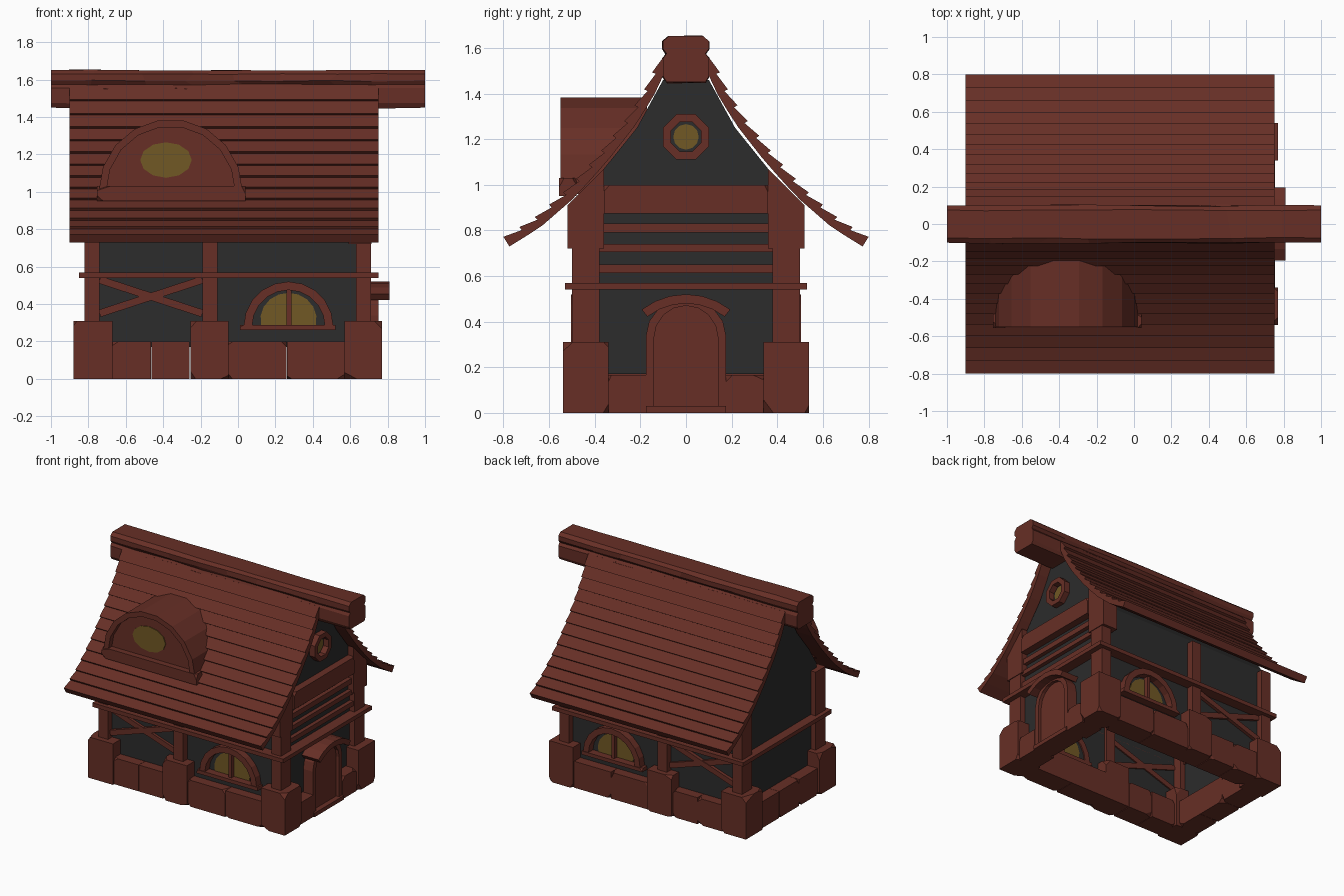
import bpy, bmesh, math, random
from mathutils import Vector

if "Cube" in bpy.data.objects:
    bpy.data.objects.remove(bpy.data.objects["Cube"])

random.seed(4)

def material(name, rgb):
    m = bpy.data.materials.new(name)
    m.diffuse_color = (*rgb, 1)
    m.use_nodes = True
    m.node_tree.nodes["Principled BSDF"].inputs["Base Color"].default_value = m.diffuse_color
    return m

WOOD = material("red_brown", (0.135, 0.028, 0.019))
WALL = material("dark_grey", (0.025, 0.025, 0.025))
GLOW = material("window_yellow", (0.165, 0.098, 0.018))

def finish(bm, name, mat):
    bmesh.ops.recalc_face_normals(bm, faces=bm.faces)
    me = bpy.data.meshes.new(name)
    bm.to_mesh(me)
    bm.free()
    me.materials.append(mat)
    ob = bpy.data.objects.new(name, me)
    bpy.context.collection.objects.link(ob)
    return ob

def chip(bm, count, size):
    """Slice small random pieces off the corners, like worn stone."""
    for v in random.sample([v.co.copy() for v in bm.verts], count):
        centre = sum((w.co for w in bm.verts), Vector()) / len(bm.verts)
        d = Vector([math.copysign(random.uniform(0.3, 1), c) for c in v - centre]).normalized()
        geom = bm.verts[:] + bm.edges[:] + bm.faces[:]
        bmesh.ops.bisect_plane(bm, geom=geom, plane_co=v - d * random.uniform(0.5, 1) * size,
                               plane_no=d, clear_outer=True)
        bmesh.ops.holes_fill(bm, edges=[e for e in bm.edges if e.is_boundary], sides=0)

def solid(pts, axis, a, b):
    """Closed prism: pts are (x,z) for axis 'y' or (y,z) for axis 'x'."""
    bm = bmesh.new()
    put = (lambda p, t: (t, p[0], p[1])) if axis == 'x' else (lambda p, t: (p[0], t, p[1]))
    face = bm.faces.new([bm.verts.new(put(p, a)) for p in pts])
    ext = bmesh.ops.extrude_face_region(bm, geom=[face], use_keep_orig=True)
    move = Vector((b - a, 0, 0) if axis == 'x' else (0, b - a, 0))
    bmesh.ops.translate(bm, vec=move, verts=[g for g in ext['geom'] if isinstance(g, bmesh.types.BMVert)])
    return bm

def prism(name, pts, axis, a, b, mat=WOOD):
    return finish(solid(pts, axis, a, b), name, mat)

def box(name, x0, x1, y0, y1, z0, z1, chips=0, size=0.02):
    bm = solid([(x0, z0), (x1, z0), (x1, z1), (x0, z1)], 'y', y0, y1)
    if chips:
        chip(bm, chips, size)
    return finish(bm, name, WOOD)

def arc(cx, cz, rx, rz, a0, a1, n):
    return [(cx + rx * math.cos(math.radians(a0 + (a1 - a0) * i / n)),
             cz + rz * math.sin(math.radians(a0 + (a1 - a0) * i / n))) for i in range(n + 1)]

def ring(name, axis, a, b, cx, cz, ro, ri, a0, a1, n):
    """Curved band made of arched pieces."""
    prism(name, arc(cx, cz, *ro, a0, a1, n) + arc(cx, cz, *ri, a1, a0, n), axis, a, b)

def bar(name, p, q, w, a, b):
    """Diagonal timber between two points of the x-z plane."""
    p, q = Vector(p), Vector(q)
    n = Vector((p.y - q.y, q.x - p.x)).normalized() * w / 2
    prism(name, [p + n, p - n, q - n, q + n], 'y', a, b)

# Plaster walls: gable-shaped shell, open underneath
half = [(0.45, 0.17), (0.45, 0.93), (0.36, 1.07), (0.215, 1.25), (0.1, 1.46)]
bm = solid(half + [(-y, z) for y, z in reversed(half)], 'x', -0.78, 0.67)
low = [f for f in bm.faces if all(v.co.z < 0.2 for v in f.verts)]
bmesh.ops.delete(bm, geom=low, context='FACES')
finish(bm, "plaster_walls", WALL)

# Both long sides: stones, posts, rail, cross brace and arched window
for s, side in ((-1, "front"), (1, "back")):
    for x0, x1 in ((-0.88, -0.67), (0.57, 0.77)):
        box(side + "_corner_stone", x0, x1, s * 0.34, s * 0.54, 0, 0.31, 4, 0.025)
    box(side + "_middle_stone", -0.255, -0.05, s * 0.36, s * 0.54, 0, 0.31, 4, 0.025)
    for x0, x1 in ((-0.67, -0.465), (-0.463, -0.26), (-0.05, 0.26), (0.262, 0.57)):
        box(side + "_low_stone", x0, x1, s * 0.36, s * 0.525, 0, 0.2, 3, 0.02)
    for x0, x1 in ((-0.82, -0.74), (-0.19, -0.11), (0.63, 0.71)):
        y0 = 0.43 if x0 == -0.19 else 0.38
        box(side + "_post", x0, x1, s * y0, s * 0.5, 0.29, 0.9)
    box(side + "_rail", -0.85, 0.75, s * 0.45, s * 0.53, 0.54, 0.57)
    bar(side + "_brace", (-0.74, 0.35), (-0.19, 0.53), 0.04, s * 0.44, s * 0.475)
    bar(side + "_brace", (-0.74, 0.53), (-0.19, 0.35), 0.04, s * 0.44, s * 0.47)
    ring(side + "_window_arch", 'y', s * 0.44, s * 0.505, 0.27, 0.28, (0.24, 0.24), (0.195, 0.195), 0, 180, 10)
    box(side + "_window_sill", 0.01, 0.52, s * 0.44, s * 0.51, 0.26, 0.287, 2, 0.012)
    box(side + "_window_mullion", 0.26, 0.285, s * 0.44, s * 0.485, 0.28, 0.48)
    prism(side + "_window_glow", arc(0.27, 0.32, 0.15, 0.14, -14, 194, 10), 'y', s * 0.447, s * 0.455, GLOW)

    # Gable-end pieces that mirror left to right around the door
    box(side + "_door_side_stone", 0.58, 0.755, s * 0.175, s * 0.34, 0, 0.165, 3, 0.02)
    prism(side + "_upper_post", [(s * y, z) for y, z in ((0.36, 0.72), (0.52, 0.72), (0.52, 0.91), (0.36, 1.07))],
          'x', 0.59, 0.715)
    box(side + "_left_end_stone", -0.865, -0.7, s * 0.12, s * 0.34, 0, 0.2, 3, 0.02)
box("left_end_middle_stone", -0.865, -0.7, -0.118, 0.118, 0, 0.2, 3, 0.02)

# Rails and boards across the gable ends
box("left_rail", -0.85, -0.77, -0.53, 0.53, 0.54, 0.57)
box("right_rail", 0.66, 0.75, -0.53, 0.53, 0.54, 0.57)
for z0, z1, w in ((0.614, 0.65, 0.38), (0.706, 0.74, 0.38), (0.79, 0.83, 0.36)):
    box("gable_board", 0.66, 0.7, -w, w, z0, z1)
box("gable_beam", 0.64, 0.725, -0.36, 0.36, 0.875, 1.0, 4, 0.02)

# Round gable window
ring("round_window_frame", 'x', 0.65, 0.715, 0, 1.21, (0.108, 0.108), (0.07, 0.07), 22.5, 382.5, 8)
prism("round_window_glow", arc(0, 1.21, 0.056, 0.056, 0, 330, 11), 'x', 0.667, 0.675, GLOW)

# Door with arched frame, step and small curved awning
def door_shape(w, spring, rise):
    return [(w, 0.02), *arc(0, spring, w, rise, 0, 180, 8), (-w, 0.02)]
prism("door", door_shape(0.142, 0.33, 0.14), 'x', 0.64, 0.725)
prism("door_frame", door_shape(0.175, 0.34, 0.16) + door_shape(0.14, 0.33, 0.14)[::-1], 'x', 0.62, 0.75)
box("door_step", 0.6, 0.765, -0.175, 0.175, 0, 0.03, 2, 0.012)
ring("door_awning", 'x', 0.66, 0.81, 0, 0.205, (0.315, 0.315), (0.275, 0.275), 52, 128, 6)

# Roof slopes: overlapping shingle rows along a flared curve
path = [Vector(p) for p in ((0.79, 0.755), (0.66, 0.835), (0.51, 0.965), (0.37, 1.12),
                            (0.245, 1.28), (0.17, 1.40), (0.095, 1.56))]
lengths = [(q - p).length for p, q in zip(path, path[1:])]

def along(t):
    d = t * sum(lengths)
    for p, q, l in zip(path, path[1:], lengths):
        if d <= l + 1e-6:
            return p.lerp(q, d / l)
        d -= l
    return path[-1]

ROWS = 13
top, under = [], []
for i in range(ROWS):
    p, q = along(i / ROWS), along((i + 1) / ROWS)
    n = Vector((q.y - p.y, p.x - q.x)).normalized()
    top += [p + n * 0.02, q + n * 0.003]
    under.append(p - n * 0.03)
under.append(q - n * 0.03)
for s, side in ((-1, "front"), (1, "back")):
    prism(side + "_roof_shingles", [(s * p.x, p.y) for p in top + under[::-1]], 'x', -0.9, 0.75)

# Rough ridge log with a groove along each side
half = [(0.085, 1.45), (0.1, 1.475), (0.1, 1.555), (0.085, 1.575), (0.1, 1.595), (0.1, 1.63), (0.075, 1.652)]
bm = solid(half + [(-y, z) for y, z in reversed(half)], 'x', -1, 1)
long_edges = [e for e in bm.edges if e.calc_length() > 1.9]
bmesh.ops.subdivide_edges(bm, edges=long_edges, cuts=7, use_grid_fill=True)
for v in bm.verts:
    if abs(v.co.x) < 0.99:
        v.co += Vector((random.uniform(-0.05, 0.05), random.uniform(-0.006, 0.004), random.uniform(-0.006, 0.002)))
finish(bm, "ridge_log", WOOD)

# Dormer in the front slope: body, arch frame, sill and lit pane
prism("dormer_body", [(0.03, 0.96), *arc(-0.36, 1.0, 0.385, 0.388, 0, 180, 9), (-0.75, 0.96)], 'y', -0.51, -0.17)
ring("dormer_arch", 'y', -0.55, -0.5, -0.36, 1.0, (0.385, 0.388), (0.345, 0.35), 0, 180, 9)
box("dormer_sill", -0.755, 0.04, -0.556, -0.48, 0.95, 1.03, 4, 0.02)
prism("dormer_glow", arc(-0.385, 1.17, 0.138, 0.095, 0, 330, 11), 'y', -0.516, -0.508, GLOW)
